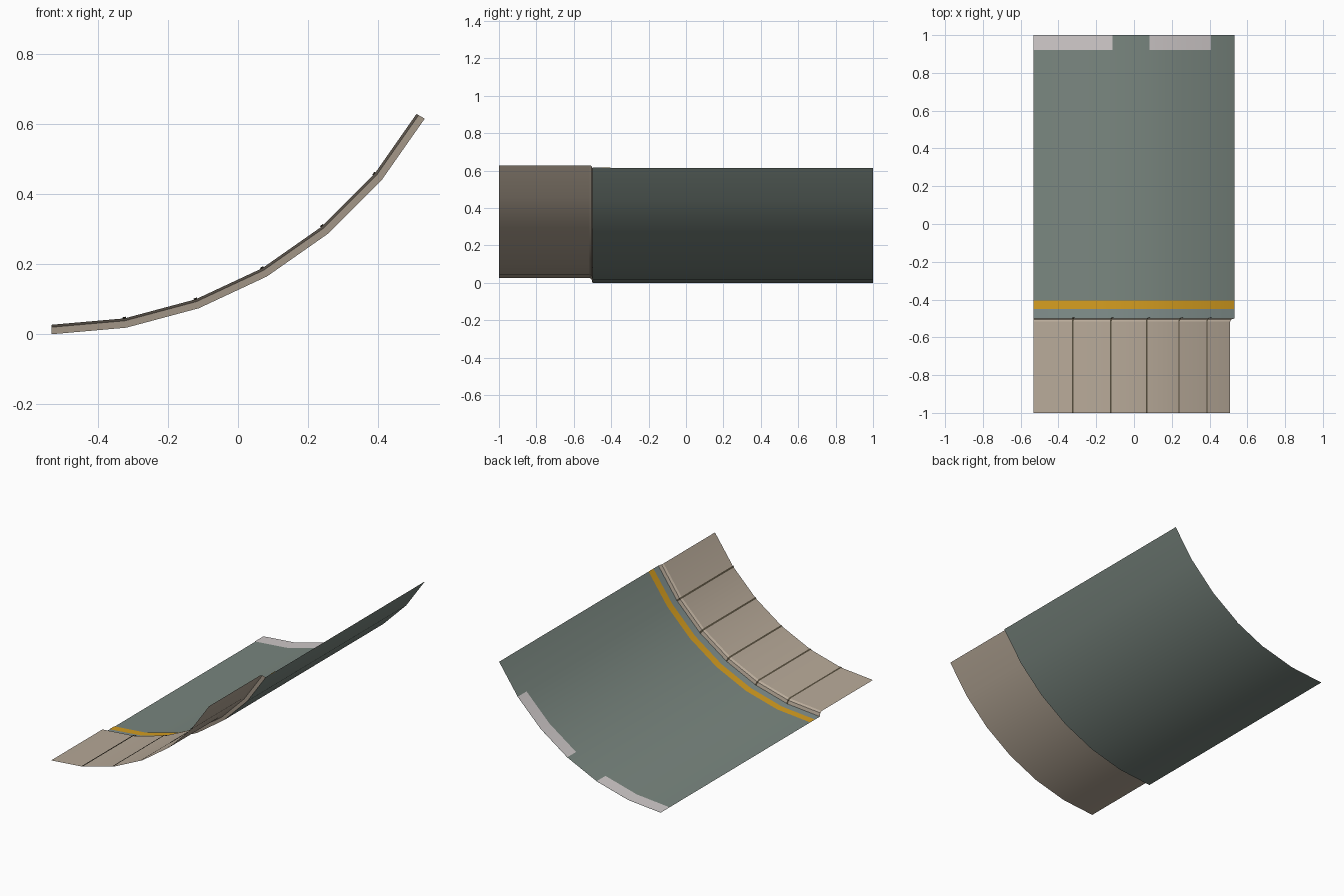
import bpy, math

if "Cube" in bpy.data.objects:
    bpy.data.objects.remove(bpy.data.objects["Cube"])

R = 1.23                               # radius of the hull sheet
CX = -R * math.sin(math.radians(60)) / 2
STEP = 10                              # degrees per flat segment


def material(name, rgb):
    m = bpy.data.materials.new(name)
    lin = [(c / 255 / 12.92) if c < 10 else ((c / 255 + 0.055) / 1.055) ** 2.4 for c in rgb]
    m.diffuse_color = (*lin, 1)
    m.use_nodes = True
    m.node_tree.nodes["Principled BSDF"].inputs["Base Color"].default_value = m.diffuse_color
    return m


grey_green = material("grey green", (122, 135, 128))
blue_grey = material("blue grey", (130, 144, 141))
beige = material("beige", (184, 170, 153))
dark_brown = material("dark brown", (84, 76, 60))
yellow = material("yellow", (214, 158, 32))
pale = material("pale grey", (208, 202, 202))


def point(y, r, deg, side=0.0):
    a = math.radians(deg)
    return (CX + r * math.sin(a) + side * math.cos(a), y,
            R - r * math.cos(a) + side * math.sin(a))


def add_mesh(name, rows, mat):
    """Join rows of points into a quad sheet facing the arc centre."""
    n = len(rows[0])
    verts = [p for row in rows for p in row]
    faces = [(i * n + j, (i + 1) * n + j, (i + 1) * n + j + 1, i * n + j + 1)
             for i in range(len(rows) - 1) for j in range(n - 1)]
    me = bpy.data.meshes.new(name)
    me.from_pydata(verts, [], faces)
    me.materials.append(mat)
    ob = bpy.data.objects.new(name, me)
    bpy.context.collection.objects.link(ob)
    bpy.context.view_layer.objects.active = ob
    ob.select_set(True)
    bpy.ops.object.shade_smooth_by_angle(angle=math.radians(30))
    ob.select_set(False)
    return ob


def arc_sheet(name, profile, mat, a0=0, a1=60):
    """Sweep a (y, radius) profile around the arc."""
    return add_mesh(name, [[point(y, r, a) for y, r in profile]
                           for a in range(a0, a1 + 1, STEP)], mat)


# main curved floor
arc_sheet("curved_floor", [(-0.5, R), (1.0, R)], grey_green)

# raised kerb with bevelled step down to the floor
kerb = [(-1.0, 1.203), (-0.517, 1.203), (-0.505, 1.21), (-0.5, R)]
arc_sheet("raised_kerb", kerb, beige)

# painted bands and end patches, thin plates just above the floor
arc_sheet("edge_band", [(-0.497, R - 0.002), (-0.45, R - 0.002)], blue_grey)
arc_sheet("yellow_stripe", [(-0.45, R - 0.003), (-0.405, R - 0.003)], yellow)
arc_sheet("end_patch_low", [(0.92, R - 0.003), (1.0, R - 0.003)], pale, 0, 20)
arc_sheet("end_patch_high", [(0.92, R - 0.003), (1.0, R - 0.003)], pale, 30, 50)

# dark joints between the kerb slabs, following the bevel
joint = [(-1.0, 1.199), (-0.515, 1.199), (-0.501, 1.207), (-0.496, R - 0.003)]
for k in range(1, 6):
    add_mesh(f"slab_joint_{k}", [[point(y, r, k * STEP, s) for y, r in joint]
                                 for s in (-0.005, 0.005)], dark_brown)
